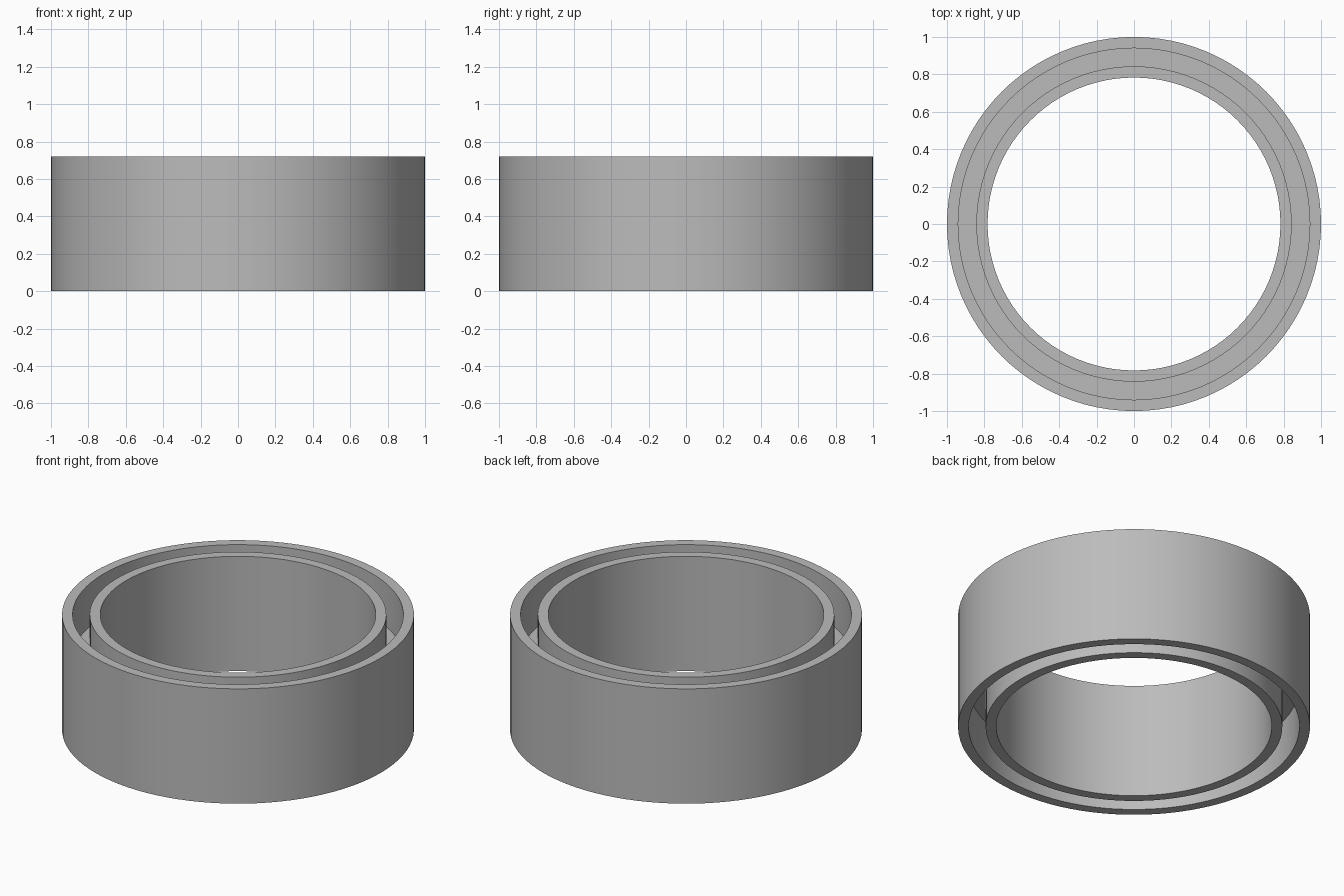
import bpy, bmesh, math

if "Cube" in bpy.data.objects:
    bpy.data.objects.remove(bpy.data.objects["Cube"])

HEIGHT = 0.72
SEGMENTS = 96

grey = bpy.data.materials.new("plain grey")
grey.use_nodes = True
colour = (0.5, 0.5, 0.5, 1)
grey.diffuse_color = colour
grey.node_tree.nodes["Principled BSDF"].inputs["Base Color"].default_value = colour


def lathe(name, profile):
    """Spin a closed (radius, height) outline about the z axis."""
    bm = bmesh.new()
    verts = [bm.verts.new((r, 0, z)) for r, z in profile]
    edges = [bm.edges.new((v, verts[i - 1])) for i, v in enumerate(verts)]
    bmesh.ops.spin(bm, geom=verts + edges, cent=(0, 0, 0), axis=(0, 0, 1),
                   angle=math.tau, steps=SEGMENTS, use_merge=True)
    bmesh.ops.remove_doubles(bm, verts=bm.verts, dist=1e-5)
    bmesh.ops.recalc_face_normals(bm, faces=bm.faces)
    mesh = bpy.data.meshes.new(name)
    bm.to_mesh(mesh)
    bm.free()
    mesh.materials.append(grey)
    obj = bpy.data.objects.new(name, mesh)
    bpy.context.collection.objects.link(obj)
    bpy.ops.object.select_all(action="DESELECT")
    obj.select_set(True)
    bpy.context.view_layer.objects.active = obj
    bpy.ops.object.shade_smooth_by_angle(angle=math.radians(30))
    return obj


# Half outline of two concentric walls joined by a recessed web
OUTER, GROOVE_OUT, GROOVE_IN, BORE = 1.0, 0.94, 0.843, 0.783
web_low, web_high = 0.27, 0.45
lathe("grooved_ring", [
    (BORE, 0), (GROOVE_IN, 0), (GROOVE_IN, web_low), (GROOVE_OUT, web_low),
    (GROOVE_OUT, 0), (OUTER, 0), (OUTER, HEIGHT), (GROOVE_OUT, HEIGHT),
    (GROOVE_OUT, web_high), (GROOVE_IN, web_high), (GROOVE_IN, HEIGHT), (BORE, HEIGHT),
])
